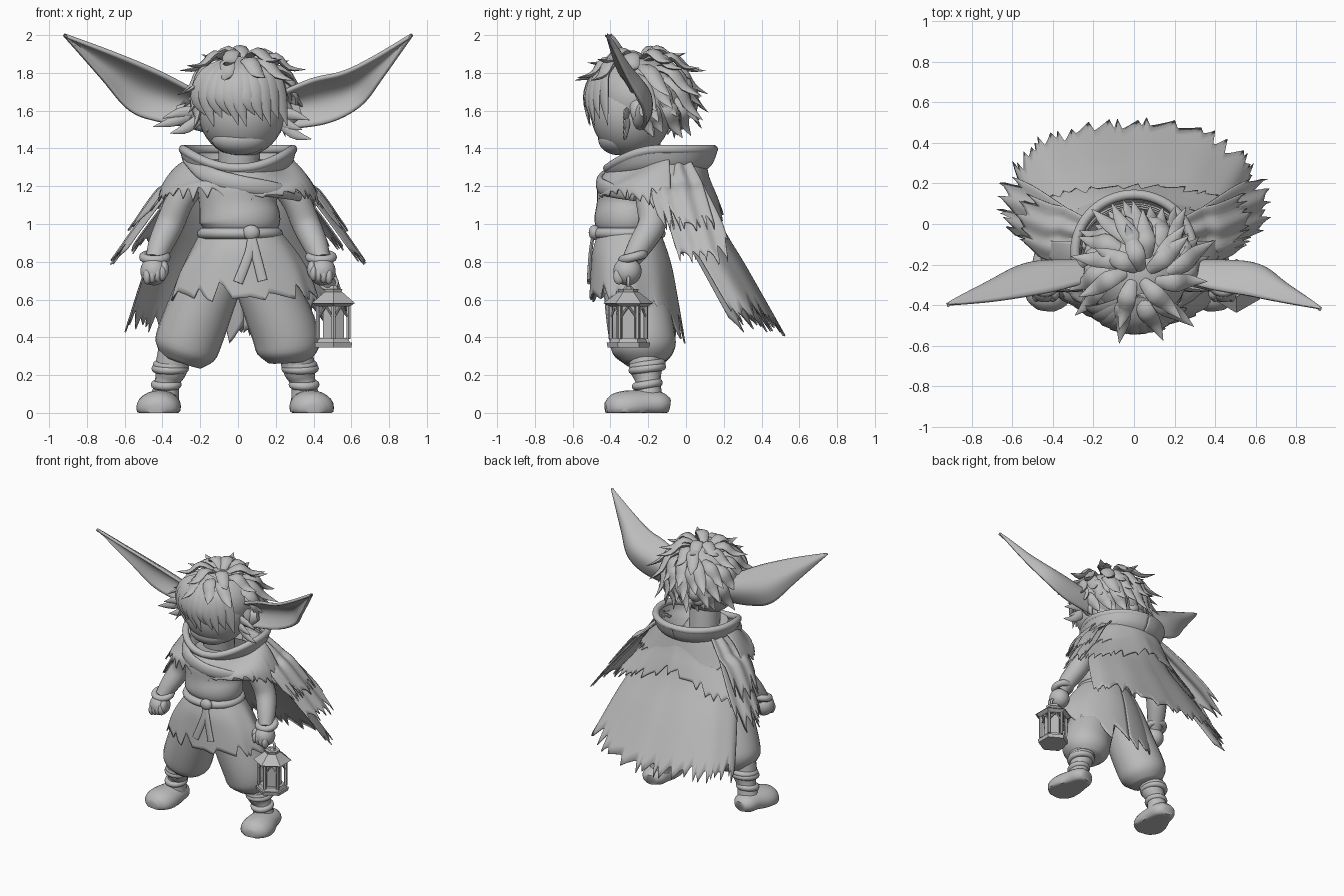
import bpy, bmesh, math, random
from mathutils import Vector
from math import sin, cos, pi

random.seed(7)
if "Cube" in bpy.data.objects:
    bpy.data.objects.remove(bpy.data.objects["Cube"], do_unlink=True)

clay = bpy.data.materials.new("plain_grey")
clay.use_nodes = True
GREY = (0.5, 0.5, 0.5, 1)
clay.diffuse_color = GREY
clay.node_tree.nodes["Principled BSDF"].inputs["Base Color"].default_value = GREY


def spline(rows, t):
    """Smooth curve through tuples of any size, t from 0 to 1."""
    n = len(rows) - 1
    i = min(int(t * n), n - 1)
    f = t * n - i
    a, b, c, d = (rows[max(0, min(n, i + k))] for k in (-1, 0, 1, 2))
    return [q + .5 * f * (r - p + f * (2 * p - 5 * q + 4 * r - s + f * (3 * (q - r) + s - p)))
            for p, q, r, s in zip(a, b, c, d)]


def finish(name, bm, angle=50):
    bmesh.ops.recalc_face_normals(bm, faces=bm.faces)
    me = bpy.data.meshes.new(name)
    bm.to_mesh(me)
    bm.free()
    ob = bpy.data.objects.new(name, me)
    bpy.context.collection.objects.link(ob)
    me.materials.append(clay)
    if angle:
        bpy.ops.object.select_all(action='DESELECT')
        ob.select_set(True)
        bpy.context.view_layer.objects.active = ob
        bpy.ops.object.shade_smooth_by_angle(angle=math.radians(angle))
    return ob


def add_tube(bm, rows, up=(0, -1, 0), flat=1, steps=16, sides=16, closed=False, floor=False):
    """Round tube through (x, y, z, radius) rows; flat squashes it along up."""
    pts = [spline(rows, i / steps) for i in range(steps + 1)]
    if closed:
        pts.pop()
    rings, m = [], len(pts)
    for i, p in enumerate(pts):
        a, b = (pts[i - 1], pts[(i + 1) % m]) if closed else (pts[max(i - 1, 0)], pts[min(i + 1, m - 1)])
        t = (Vector(b[:3]) - Vector(a[:3])).normalized()
        n = Vector(up) - t * t.dot(Vector(up))
        n.normalize()
        side = t.cross(n)
        ring = []
        for k in range(sides):
            w = 2 * pi * k / sides
            co = Vector(p[:3]) + max(p[3], .001) * (side * cos(w) + n * sin(w) * flat)
            if floor:
                co.z = max(co.z, 0)
            ring.append(bm.verts.new(co))
        rings.append(ring)
    for i in range(m if closed else m - 1):
        for k in range(sides):
            q, r = rings[i], rings[(i + 1) % m]
            bm.faces.new((q[k], q[(k + 1) % sides], r[(k + 1) % sides], r[k]))
    if not closed:
        bm.faces.new(rings[0])
        bm.faces.new(rings[-1])


def tube(name, rows, **kw):
    bm = bmesh.new()
    add_tube(bm, rows, **kw)
    return finish(name, bm)


def ellipsoid(name, loc, size):
    bm = bmesh.new()
    bmesh.ops.create_uvsphere(bm, u_segments=32, v_segments=20, radius=1)
    for v in bm.verts:
        v.co = Vector(loc) + Vector(a * b for a, b in zip(v.co, size))
    return finish(name, bm)


def ring(name, loc, rx, ry, r, tilt=0, flat=1):
    """Band around a limb or the waist; tilt raises it with y."""
    rows = [(loc[0] + rx * cos(a), loc[1] + ry * sin(a), loc[2] + tilt * sin(a), r)
            for a in (2 * pi * k / 24 for k in range(25))]
    return tube(name, rows, up=(0, 0, 1), flat=flat, steps=48, sides=10, closed=True)


def sheet(name, point, columns=90, rows=14, rag=0, thick=.008):
    """Cloth grid from point(u, v); rag tears the lower edge into pointed shreds."""
    length = []
    while len(length) <= columns:
        half = random.choice((1, 3, 4, 6))
        tip, notch = 1 + rag * random.uniform(-.1, .5), 1 - rag * random.uniform(.2, 1)
        length += [notch + (tip - notch) * (k / half) ** 1.5 for k in range(half + 1)]
    bm = bmesh.new()
    grid = [[bm.verts.new(point(2 * i / columns - 1, length[i] * j / rows if rag else j / rows))
             for j in range(rows + 1)] for i in range(columns + 1)]
    for a, b in zip(grid, grid[1:]):
        for j in range(rows):
            bm.faces.new((a[j], b[j], b[j + 1], a[j + 1]))
    ob = finish(name, bm)
    mod = ob.modifiers.new("thickness", 'SOLIDIFY')
    mod.thickness, mod.offset = thick, 0
    return ob


def prism(bm, loc, r1, r2, h, sides=6):
    made = bmesh.ops.create_cone(bm, cap_ends=True, segments=sides, radius1=r1, radius2=r2, depth=h)
    for v in made["verts"]:
        v.co += Vector(loc)


# Cloak layers: rows of half width, side y, back y, height
def cloak(rows, skew=0, drop=0, fold=.01, spread=.5):
    def point(u, v):
        e = max(v - 1, 0)
        w, ys, yb, z = spline(rows, min(v, 1))
        w, ys, yb, z = (a + e * (p - q) * 2 for a, p, q in zip((w, ys, yb, z), rows[-1], rows[-2]))
        a = u * pi * spread
        f = 1 + fold * v * sin(u * 19)
        return (w * sin(a) * f, ys + (yb - ys) * cos(a) * f, z + v * (skew * u - drop * abs(sin(a))))
    return point


sheet("long_cape", cloak([(.25, -.12, .08, 1.32), (.36, -.08, .155, 1.05), (.48, .07, .32, .76),
                          (.585, .25, .51, .42)], skew=.03, drop=-.07), rag=.12)
sheet("middle_cape", cloak([(.26, -.14, .09, 1.33), (.36, -.12, .13, 1.22), (.46, -.06, .16, 1.15),
                            (.56, .04, .19, 1.07)], drop=.2), rag=.22)
sheet("shoulder_mantle", cloak([(.26, -.13, .1, 1.34), (.32, -.14, .11, 1.29), (.4, -.15, .13, 1.2),
                                (.45, -.14, .14, 1.15)], drop=.06, spread=.55), rag=.3)
for s, side in ((-1, "right"), (1, "left")):
    # Torn side panels falling from each shoulder
    for k, (reach, low, y) in enumerate([(.65, .83, .05), (.56, .99, -.04)]):
        def panel(u, v, s=s, reach=reach, low=low, y=y):
            x, z, mid, half = spline([(.25, 1.33, -.06, .08), (.36, 1.22, -.04, .12),
                                      (reach - .12, low + .17, y, .14), (reach, low, y + .05, .14)], min(v, 1))
            e = max(v - 1, 0)
            return s * (x + .3 * e - .03 * u * u), mid + half * u, z - .4 * e + .01 * sin(8 * u)
        sheet(side + "_cape_panel_%d" % k, panel, columns=30, rag=.22)


# Cowl draped over the chest, and the flared collar
def chest_cowl(u, v):
    rx, ry, z = spline([(.26, .27, 1.34), (.34, .31, 1.27), (.41, .32, 1.19), (.435, .32, 1.1)], min(v, 1.2) / 1.2)
    a = u * 1.75
    return rx * sin(a), -.14 - ry * cos(a), z - .08 * cos(a) * (1 - v) + .015 * sin(7 * u + 5 * v)


def collar(u, v):
    rx, ry, z = spline([(.2, .2, 1.22), (.24, .22, 1.28), (.275, .265, 1.33), (.295, .29, 1.4)], v)
    return rx * sin(pi * u), -.135 - ry * cos(pi * u), z - .1 * v * max(cos(pi * u), 0) ** 2


sheet("chest_cowl", chest_cowl, rag=.25)
sheet("collar", collar, thick=.03)
tube("collar_rim", [(.29 * sin(a), -.135 - .28 * cos(a), 1.395 - .1 * max(cos(a), 0) ** 2, .024)
     for a in (2 * pi * k / 24 for k in range(25))], up=(0, 0, 1), steps=64, closed=True)
tube("scarf_fold", [(-.27, -.2, 1.35, .03), (-.16, -.4, 1.26, .045), (.02, -.455, 1.21, .045),
                    (.2, -.4, 1.18, .04), (.33, -.27, 1.14, .02)], flat=.5)

# Torso, belt and knotted sash
tube("shirt", [(0, -.28, 1.3, .14), (0, -.29, 1.2, .21), (0, -.3, 1.1, .205), (.01, -.305, 1.02, .215),
               (.01, -.305, .975, .195), (.01, -.305, .95, .16)], flat=.84, sides=32)
tube("neck", [(0, -.22, 1.2, .11), (.01, -.25, 1.45, .11)])
ring("belt", (.01, -.305, .95), .195, .165, .033, flat=.9)
ellipsoid("sash_knot", (.07, -.485, .955), (.045, .03, .04))
for k, (x, z) in enumerate([(.0, .69), (.13, .7)]):
    tube("sash_tail_%d" % k, [(.07, -.49, .95, .02), (.06 + x * .25, -.505, .85, .024), (x, -.515, z, .026)], flat=.4)


# Torn tunic skirt, longest at the back and open at the front
def skirt(u, v):
    rx, ry, z = spline([(.19, .16, .96), (.27, .19, .86), (.34, .2, .74), (.385, .21, .6)], min(v, 1))
    a = pi * (u * .97 + math.copysign(.03, u))
    back = max(-cos(a), 0) * v
    return (rx * sin(a) * (1 + .03 * v * sin(9 * a)) + .03, -.3 - ry * cos(a) + .08 * back,
            z - .2 * back - .1 * max(v - 1, 0))


sheet("tunic_skirt", skirt, rag=.25)

# Legs, feet, arms and hands
for s, side, dx in ((-1, "right", .03), (1, "left", 0)):
    tube(side + "_trouser", [(s * .08, -.29, .94, .12), (s * .12, -.28, .77, .16), (s * .19, -.26, .58, .17),
         (s * .25, -.235, .42, .175), (s * (.265 + dx * .5), -.22, .33, .165), (s * (.27 + dx), -.215, .27, .11)],
         sides=24)
    tube(side + "_shin", [(s * (.3 + dx), -.22, .34, .09), (s * (.325 + dx), -.21, .23, .085),
                          (s * (.345 + dx), -.2, .16, .066), (s * (.36 + dx), -.2, .06, .08)])
    for z, r in ((.255, .075), (.235, .078), (.15, .06)):
        ring(side + "_ankle_band", (s * (.325 + dx + (.25 - z) * .25), -.205, z), r, r, .022, tilt=.01)
    tube(side + "_boot", [(s * (.365 + dx), -.09, .04, .05), (s * (.37 + dx), -.13, .045, .085),
         (s * (.375 + dx), -.21, .045, .1), (s * (.39 + dx), -.31, .03, .118),
         (s * (.4 + dx), -.385, .025, .1), (s * (.405 + dx), -.425, .02, .045)],
         up=(0, 0, 1), flat=.75, floor=True, sides=24)
    tube(side + "_arm", [(s * .24, -.2, 1.23, .08), (s * .31, -.19, 1.12, .075), (s * .36, -.18, 1.0, .075),
         (s * .41, -.24, .89, .066), (s * .44, -.29, .81, .05)])
    ring(side + "_cuff", (s * .44, -.28, .825), .06, .055, .024, tilt=.015)
    ellipsoid(side + "_fist", (s * .445, -.31, .75), (.072, .075, .075))
    for k in range(4):
        ellipsoid(side + "_finger_%d" % k, (s * (.4 + k * .027), -.355, .74 - .006 * k), (.021, .03, .042))
    ellipsoid(side + "_thumb", (s * .39, -.34, .76), (.024, .035, .045))

# Head
ellipsoid("head", (.02, -.29, 1.595), (.23, .215, .24))
ellipsoid("muzzle", (.01, -.36, 1.45), (.15, .105, .085))

# Long cupped ears: forward top edge and rear bottom edge from root to tip
EARS = {"right": (-1, [(.15, -.26, 1.66), (.35, -.32, 1.77), (.5, -.35, 1.84), (.7, -.38, 1.92), (.92, -.4, 2)],
                  [(.15, -.24, 1.5), (.4, -.22, 1.54), (.57, -.23, 1.6), (.72, -.3, 1.77), (.92, -.4, 2)]),
        "left": (1, [(.15, -.26, 1.66), (.38, -.32, 1.76), (.55, -.35, 1.8), (.7, -.38, 1.87), (.92, -.42, 2)],
                 [(.15, -.24, 1.5), (.45, -.22, 1.53), (.64, -.23, 1.62), (.76, -.31, 1.77), (.92, -.42, 2)])}
for side, (s, top, low) in EARS.items():
    def ear(u, v, s=s, top=top, low=low):
        f = (u + 1) / 2
        x, y, z = (a + (b - a) * f for a, b in zip(spline(top, v), spline(low, v)))
        cup = sin(pi * f) * sin(pi * (v * .75 + .25))
        return s * x, y + .08 * cup, z + .02 * cup
    sheet(side + "_ear", ear, columns=16, rows=24, thick=.02)
    tube(side + "_ear_root", [(s * .17, -.25, 1.57, .085), (s * .25, -.24, 1.58, .07), (s * .33, -.23, 1.6, .03)],
         flat=.6)

# Hair cap with layered locks swirling from the crown
C, R = Vector((.03, -.24, 1.67)), Vector((.235, .24, .215))
ellipsoid("hair_cap", C, R)
bm = bmesh.new()
for layer, (polar, count, size) in enumerate([(.15, 5, .27), (.4, 9, .3), (.7, 13, .3), (1.0, 16, .28),
                                              (1.3, 17, .26), (1.6, 16, .23), (1.85, 12, .18)]):
    for k in range(count):
        az = 2 * pi * (k + random.uniform(-.3, .3) + layer * .5) / count
        p, front = polar + random.uniform(-.1, .1), -sin(az)
        if front > .3 and polar > .6:
            continue
        n = Vector((sin(p) * cos(az), sin(p) * sin(az), cos(p)))
        down = Vector((cos(p) * cos(az), cos(p) * sin(az), -sin(p)))
        d = (down + .55 * Vector((-sin(az), cos(az), 0))).normalized()
        root = C + Vector(a * b for a, b in zip(n, R)) * .96
        lift = random.uniform(.04, .07) + (.03 if polar < .6 else 0)
        long = size * random.uniform(.8, 1.1)
        add_tube(bm, [(*root, .025), (*(root + d * long * .3 + n * lift * .6), .045),
                      (*(root + d * long * .65 + n * lift * .5 - n * .025), .034),
                      (*(root + d * long + n * lift * .8 - n * .03), .001)], up=n, flat=.45, steps=9, sides=8)
# Fringe swept down across the brow
for k in range(11):
    x = -.2 + .043 * k
    y = -.285 - .235 * math.sqrt(max(0, 1 - ((x - .02) / .26) ** 2))
    z = 1.55 + random.uniform(-.06, .03)
    add_tube(bm, [(.05 + x * .3, -.36, 1.87, .03), (x * .75, y * .5 - .22, 1.79, .055), (x - .01, y - .01, 1.67, .045),
                  (x + .03, y + .01, z, .001)], up=(x * 2, -1, .3), flat=.35, steps=12, sides=8)
# Stray locks beside the ears
for x, z in ((-.45, 1.515), (-.36, 1.48), (-.4, 1.56), (.39, 1.45), (.34, 1.5), (.38, 1.55)):
    add_tube(bm, [(x * .45, -.3, 1.6, .03), (x * .75, -.32, z + .03, .028), (x, -.33, z, .001)],
             flat=.5, steps=8, sides=8)
finish("hair_locks", bm)

# Six sided lantern hanging from the left hand
LX, LY = .505, -.305
bm = bmesh.new()
for z, r1, r2, h in ((.36, .11, .115, .025), (.385, .1, .09, .025), (.48, .065, .065, .18),
                     (.572, .1, .13, .02), (.61, .133, .055, .06), (.648, .05, .055, .018), (.665, .03, .015, .02)):
    prism(bm, (LX, LY, z), r1, r2, h)
for k in range(6):
    a, b = k * pi / 3, (k + 1) * pi / 3
    pa, pb = ((LX + .093 * sin(t), LY + .093 * cos(t)) for t in (a, b))
    mid = [(p + q) / 2 for p, q in zip(pa, pb)]
    prism(bm, (*pa, .48), .012, .012, .18)
    for q in (pa, pb):
        add_tube(bm, [(*q, .5, .006), (*mid, .565, .006)], steps=2, sides=4)
finish("lantern", bm, angle=0)
tube("lantern_handle", [(.48 + .045 * cos(a), LY, .69 + .035 * sin(a), .009)
     for a in (2 * pi * k / 12 for k in range(13))], steps=24, sides=8, closed=True)
